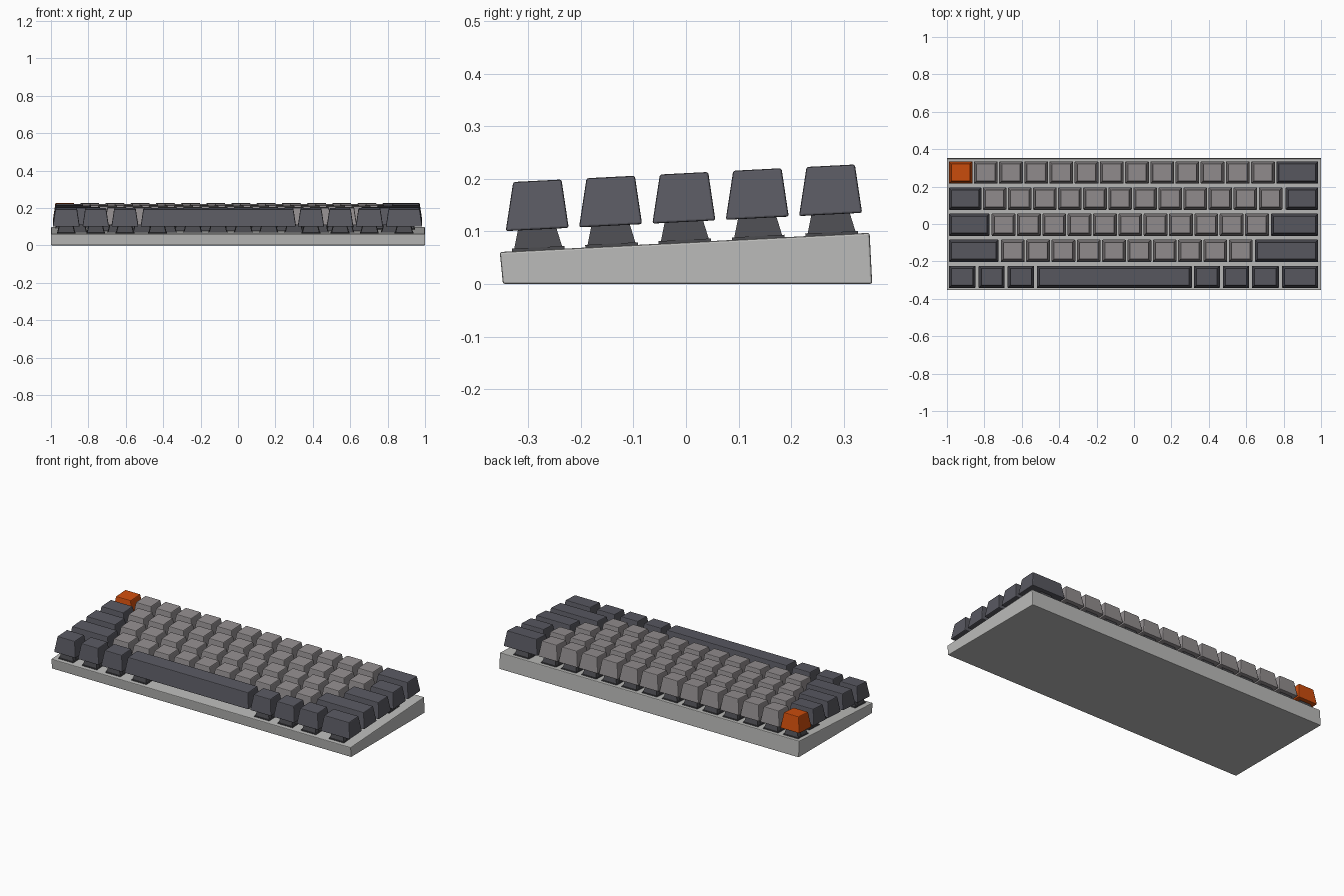
import bpy, bmesh, math
from mathutils import Matrix, Vector

if "Cube" in bpy.data.objects:
    bpy.data.objects.remove(bpy.data.objects["Cube"])

TILT = math.atan(0.0513)      # typing angle
SURF = 0.079                  # case top height at y = 0
PITCH = 0.1394                # row spacing


def material(name, rgb):
    m = bpy.data.materials.new(name)
    m.diffuse_color = (*rgb, 1)
    m.use_nodes = True
    m.node_tree.nodes["Principled BSDF"].inputs["Base Color"].default_value = m.diffuse_color
    return m


CASE = material("light_grey_case", (0.50, 0.50, 0.49))
ALPHA = material("warm_grey_key", (0.29, 0.27, 0.275))
DARK = material("charcoal_key", (0.10, 0.10, 0.12))
ORANGE = material("orange_key", (0.62, 0.075, 0.004))
SWITCH = material("dark_switch", (0.07, 0.07, 0.078))


def frustum(bm, mat, z0, z1, size0, size1, shift=0.0):
    """Tapered box between two heights, placed by a matrix."""
    rings = []
    for z, (w, d), dy in ((z0, size0, 0.0), (z1, size1, shift)):
        rings.append([bm.verts.new(mat @ Vector((sx * w / 2, sy * d / 2 + dy, z)))
                      for sx, sy in ((-1, -1), (1, -1), (1, 1), (-1, 1))])
    lo, hi = rings
    bm.faces.new(lo[::-1])
    bm.faces.new(hi)
    for i in range(4):
        j = (i + 1) % 4
        bm.faces.new((lo[i], lo[j], hi[j], hi[i]))


def finish(name, bm, mat, bevel=0.0, segments=1):
    me = bpy.data.meshes.new(name)
    bmesh.ops.recalc_face_normals(bm, faces=bm.faces)
    bm.to_mesh(me)
    bm.free()
    ob = bpy.data.objects.new(name, me)
    bpy.context.collection.objects.link(ob)
    me.materials.append(mat)
    if bevel:
        b = ob.modifiers.new("soft_edges", 'BEVEL')
        b.width = bevel
        b.segments = segments
        b.limit_method = 'ANGLE'
    return ob


# Wedge-shaped case extruded along x
bm = bmesh.new()
profile = [(-0.348, 0), (0.354, 0), (0.349, 0.0972), (-0.354, 0.0608)]
ends = [[bm.verts.new((x, y, z)) for y, z in profile] for x in (-1, 1)]
bm.faces.new(ends[0])
bm.faces.new(ends[1][::-1])
for i in range(4):
    j = (i + 1) % 4
    bm.faces.new((ends[0][i], ends[0][j], ends[1][j], ends[1][i]))
finish("case", bm, CASE, 0.004, 2)


def span(start, end, count):
    """Equal single-width keys filling a stretch of a row."""
    step = (end - start) / count
    return [(start + i * step + 0.0035, start + (i + 1) * step - 0.0035, "alpha_keys")
            for i in range(count)]


def dark(*pairs):
    return [(a, b, "modifier_keys") for a, b in pairs]


# Rows of keys from back to front: left edge, right edge, group
rows = [
    [(-0.990, -0.863, "escape_key")] + span(-0.860, 0.757, 12) + dark((0.760, 0.985)),
    dark((-0.990, -0.815)) + span(-0.812, 0.797, 12) + dark((0.810, 0.985)),
    dark((-0.990, -0.772)) + span(-0.765, 0.725, 11) + dark((0.731, 0.985)),
    dark((-0.990, -0.724)) + span(-0.716, 0.638, 10) + dark((0.646, 0.985)),
    dark((-0.990, -0.847), (-0.831, -0.691), (-0.676, -0.533), (-0.520, 0.310),
         (0.320, 0.460), (0.475, 0.616), (0.630, 0.775), (0.791, 0.985)),
]

groups = {"alpha_keys": (bmesh.new(), ALPHA),
          "modifier_keys": (bmesh.new(), DARK),
          "escape_key": (bmesh.new(), ORANGE)}
switches = bmesh.new()

for r, row in enumerate(rows):
    y = (2 - r) * PITCH - 0.002
    for x0, x1, group in row:
        w, cx = x1 - x0, (x0 + x1) / 2
        z = SURF + y * math.tan(TILT)
        rot = Matrix.Rotation(TILT, 4, 'X')
        place = Matrix.Translation((cx, y, z)) @ rot
        # Tapered keycap
        frustum(groups[group][0], place, 0.039, 0.1315,
                (w, 0.120), (w - 0.028, 0.092), 0.005)
        # Switch: flange, tapered housing and side clip; the space bar's sits at its left
        sx = -0.43 if w > 0.5 else cx
        place = Matrix.Translation((sx, y, z)) @ rot
        frustum(switches, place, -0.002, 0.005, (0.100, 0.100), (0.100, 0.100))
        frustum(switches, place, 0.003, 0.046, (0.092, 0.092), (0.070, 0.070))
        frustum(switches, place, 0.003, 0.046, (0.097, 0.036), (0.075, 0.030))

for name, (bm, mat) in groups.items():
    finish(name, bm, mat, 0.004, 2)
finish("switches", switches, SWITCH)
